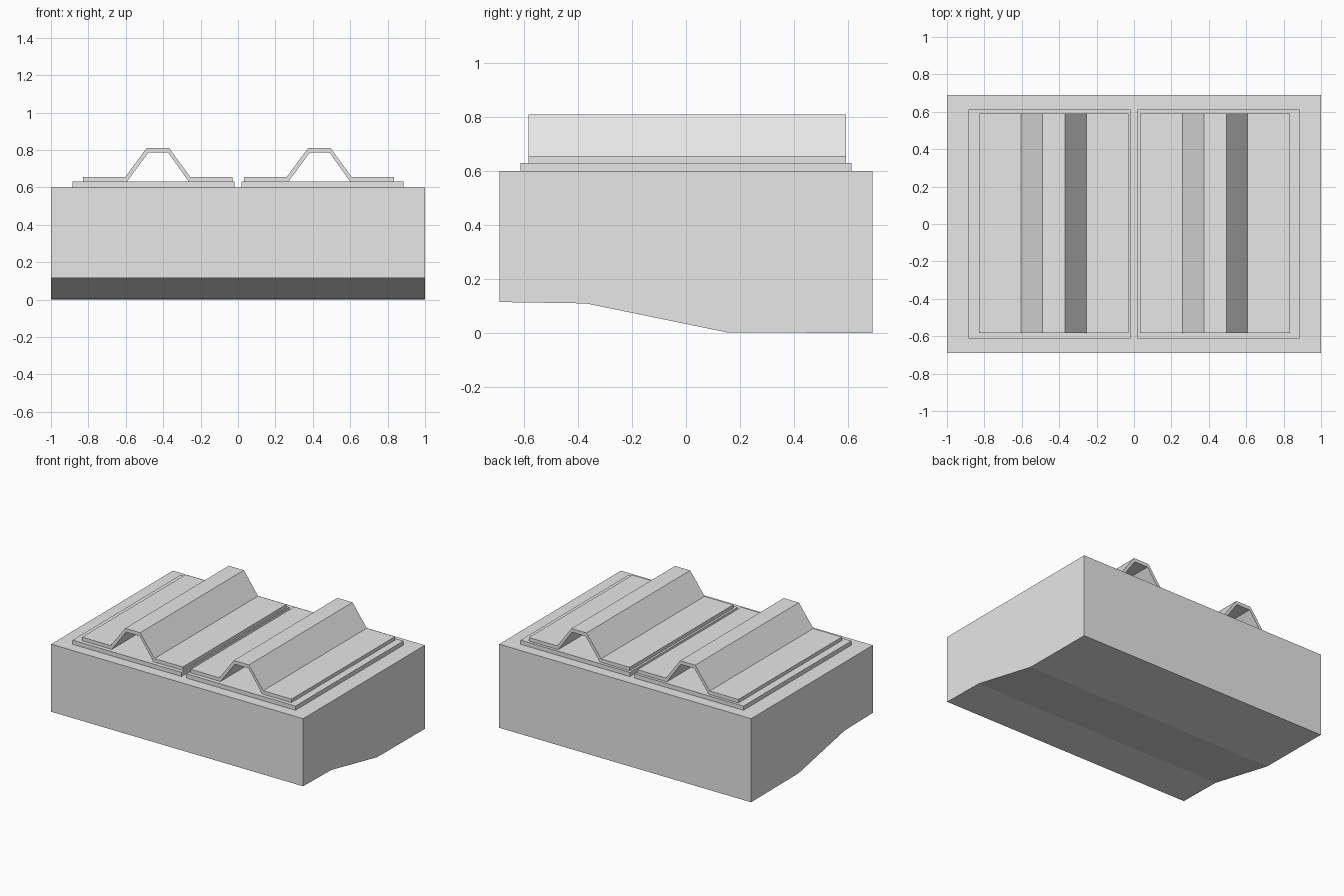
import bpy

if "Cube" in bpy.data.objects:
    bpy.data.objects.remove(bpy.data.objects["Cube"])

grey = bpy.data.materials.new("light grey")
grey.diffuse_color = (0.8, 0.8, 0.8, 1)
grey.use_nodes = True
grey.node_tree.nodes["Principled BSDF"].inputs["Base Color"].default_value = grey.diffuse_color


def prism(name, profile, axis, lo, hi):
    """Extrude a closed 2D profile (horizontal, z) along axis from lo to hi."""
    n = len(profile)
    place = (lambda p, t: (t, p[0], p[1])) if axis == "x" else (lambda p, t: (p[0], t, p[1]))
    verts = [place(p, t) for t in (lo, hi) for p in profile]
    faces = [(i, (i + 1) % n, n + (i + 1) % n, n + i) for i in range(n)]
    faces += [tuple(reversed(range(n))), tuple(range(n, 2 * n))]
    if axis == "y":
        faces = [tuple(reversed(f)) for f in faces]
    mesh = bpy.data.meshes.new(name)
    mesh.from_pydata(verts, [], faces)
    mesh.materials.append(grey)
    obj = bpy.data.objects.new(name, mesh)
    bpy.context.collection.objects.link(obj)
    return obj


# Main block with a stepped-up underside at the front
prism("base_block",
      [(-0.69, 0.115), (-0.37, 0.11), (0.15, 0.003), (0.69, 0.0), (0.69, 0.6), (-0.69, 0.6)],
      "x", -1, 1)

# Two lids: a flat pad with a folded sheet forming a hollow ridge handle
for side, centre, x0, x1 in (("left", -0.43, -0.885, -0.02), ("right", 0.433, 0.018, 0.885)):
    prism(side + "_pad", [(x0, 0.6), (x1, 0.6), (x1, 0.63), (x0, 0.63)], "y", -0.612, 0.612)

    bottom = [(-0.40, 0.63), (-0.164, 0.63), (-0.05, 0.785),
              (0.057, 0.785), (0.167, 0.63), (0.40, 0.63)]
    top = [(0.40, 0.655), (0.175, 0.655), (0.062, 0.81),
           (-0.058, 0.81), (-0.173, 0.655), (-0.40, 0.655)]
    prism(side + "_folded_handle", [(x + centre, z) for x, z in bottom + top],
          "y", -0.583, 0.592)
